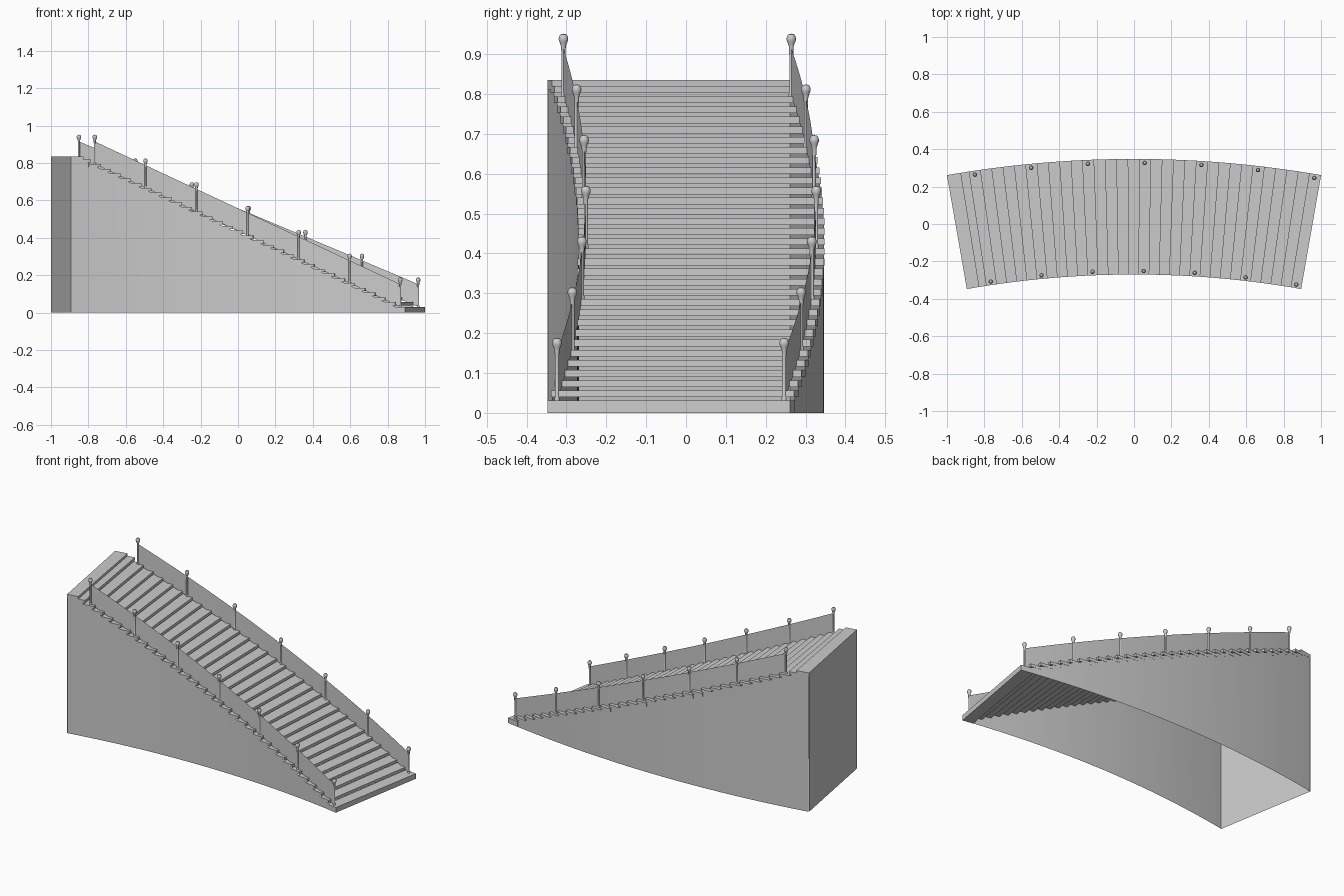
import bpy
from math import sin, cos, pi

if "Cube" in bpy.data.objects:
    bpy.data.objects.remove(bpy.data.objects["Cube"])

# Shared layout: everything is swept about a distant centre point
CY, R_IN, R_OUT = -5.462, 5.192, 5.81
A_END, PITCH, RISE = 0.173, 0.01049, 0.02545
STEPS, Z1, THICK = 32, 0.031, 0.017


def pt(r, a, z):
    return (r * sin(a), CY + r * cos(a), z)


def make(name, verts, faces, smooth=False):
    me = bpy.data.meshes.new(name)
    me.from_pydata(verts, [], faces)
    me.update()
    ob = bpy.data.objects.new(name, me)
    bpy.context.collection.objects.link(ob)
    if smooth:
        bpy.ops.object.select_all(action='DESELECT')
        ob.select_set(True)
        bpy.context.view_layer.objects.active = ob
        bpy.ops.object.shade_smooth_by_angle()
    return ob


def slab(name, a_low, a_high, z0, z1):
    v = [pt(r, a, z) for z in (z0, z1)
         for r, a in ((R_IN, a_low), (R_OUT, a_low), (R_OUT, a_high), (R_IN, a_high))]
    f = [(3, 2, 1, 0), (4, 5, 6, 7)]
    f += [(i, (i + 1) % 4, 4 + (i + 1) % 4, 4 + i) for i in range(4)]
    return make(name, v, f)


def ribbon(name, r, samples, flip=False):
    # samples: (angle, bottom z, top z)
    v = [pt(r, a, z) for a, b, t in samples for z in (b, t)]
    f = [(2*i, 2*i + 2, 2*i + 3, 2*i + 1) for i in range(len(samples) - 1)]
    if flip:
        f = [q[::-1] for q in f]
    return make(name, v, f, True)


# Treads, with a slight overlap under the next nosing
for k in range(STEPS):
    a = A_END - k * PITCH
    top = Z1 + k * RISE
    slab(f"tread_{k + 1}", a, a - PITCH * 1.2, 0.0 if k == 0 else top - THICK, top)

# Top landing edge
slab("top_landing", -0.160, -A_END, 0.812, 0.835)

# Side walls with sloping tops, open underneath
wall = [(A_END - k * PITCH, 0, Z1 + (k - 1) * RISE) for k in range(STEPS + 1)]
wall.append((-A_END + 0.0003, 0, 0.825))
ribbon("outer_wall", R_OUT - 0.001, wall)
ribbon("inner_wall", R_IN + 0.001, wall, True)

# High end wall
make("end_wall", [pt(r, -A_END, z) for r, z in
                  ((R_OUT, 0), (R_IN, 0), (R_IN, 0.82), (R_OUT, 0.82))], [(0, 1, 2, 3)])

# Railings: thin panel plus seven knobbed posts on each side
PROFILE = [(0.0065, 0), (0.0065, 0.006), (0.005, 0.01), (0.005, 0.105), (0.006, 0.125),
           (0.009, 0.134), (0.0115, 0.140), (0.012, 0.145), (0.0105, 0.151),
           (0.007, 0.1555), (0.0001, 0.157)]
N = 16


def post(name, r, a, z):
    x, y, _ = pt(r, a, z)
    v = [(x + pr * cos(2*pi*i/N), y + pr * sin(2*pi*i/N), z + pz)
         for pr, pz in PROFILE for i in range(N)]
    f = [(j*N + i, j*N + (i+1) % N, (j+1)*N + (i+1) % N, (j+1)*N + i)
         for j in range(len(PROFILE) - 1) for i in range(N)]
    make(name, v, f, True)


A_POST = A_END - 0.0058
for side, r in (("outer", 5.789), ("inner", 5.211)):
    rail = [(A_POST - k * PITCH, Z1 + k * RISE, Z1 + k * RISE + 0.121) for k in range(31)]
    ribbon(f"{side}_rail_panel", r, rail)
    for n in range(7):
        k = 5 * n
        post(f"{side}_post_{n + 1}", r, A_POST - k * PITCH, Z1 + k * RISE)
